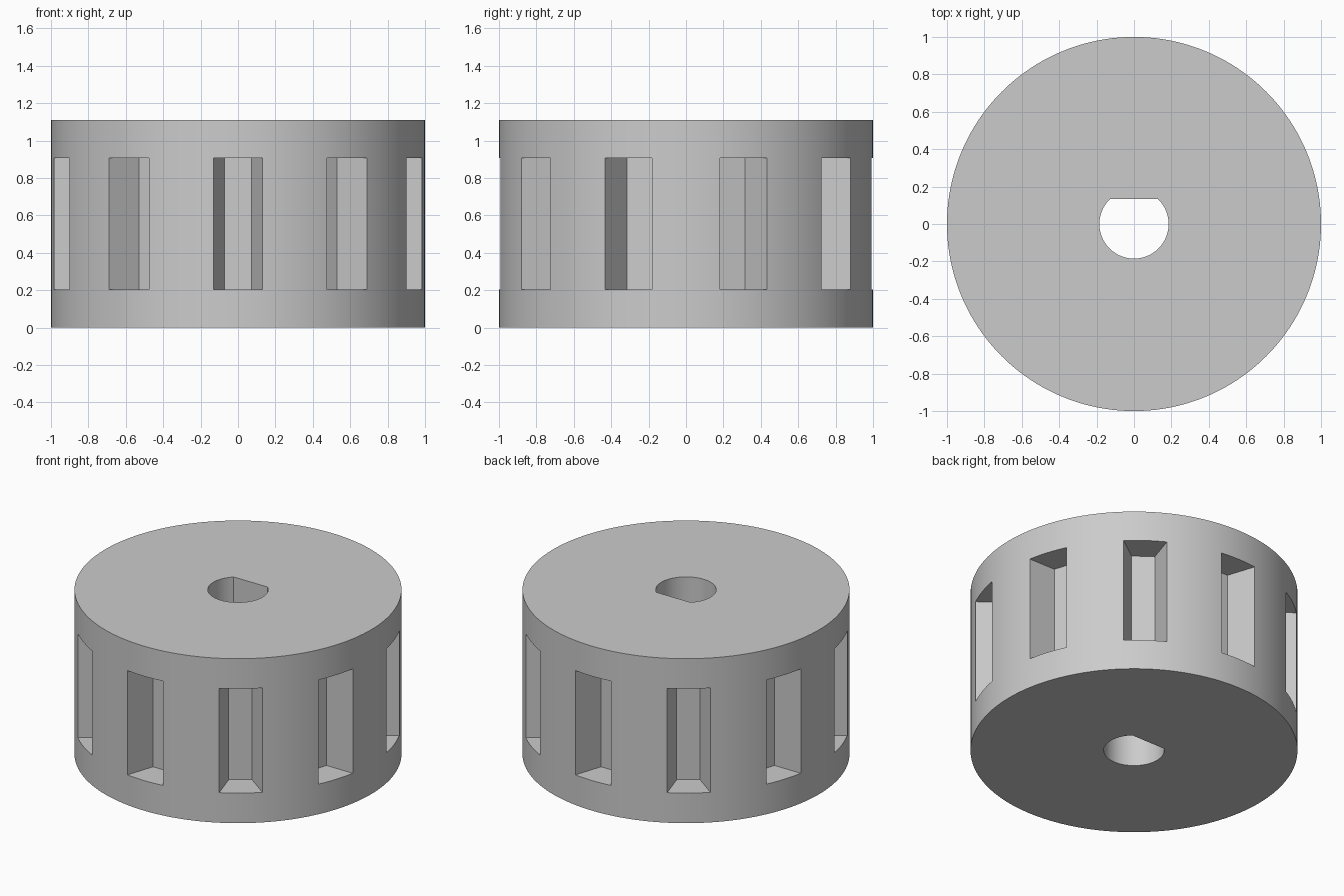
import bpy, bmesh, math
from mathutils import Matrix

HEIGHT = 1.11
POCKETS = 10

cube = bpy.data.objects.get("Cube")
if cube:
    bpy.data.objects.remove(cube, do_unlink=True)

grey = bpy.data.materials.new("plain grey")
grey.use_nodes = True
colour = (0.6, 0.6, 0.6, 1)
grey.diffuse_color = colour
grey.node_tree.nodes["Principled BSDF"].inputs["Base Color"].default_value = colour


def add_prism(bm, outline, z0, z1, turn=0.0):
    """Extrude a counter-clockwise outline from z0 to z1, turned about z."""
    rot = Matrix.Rotation(turn, 3, "Z")
    low = [bm.verts.new(rot @ bm.verts.new((x, y, z0)).co) for x, y in outline]
    high = [bm.verts.new((v.co.x, v.co.y, z1)) for v in low]
    bm.faces.new(low[::-1])
    bm.faces.new(high)
    n = len(low)
    for i in range(n):
        j = (i + 1) % n
        bm.faces.new((low[i], low[j], high[j], high[i]))
    bmesh.ops.delete(bm, geom=[v for v in bm.verts if not v.link_faces], context="VERTS")


def make_object(name, bm):
    mesh = bpy.data.meshes.new(name)
    bm.to_mesh(mesh)
    bm.free()
    mesh.materials.append(grey)
    obj = bpy.data.objects.new(name, mesh)
    bpy.context.collection.objects.link(obj)
    return obj


def arc(radius, start, end, count):
    angles = [start + (end - start) * i / count for i in range(count + 1)]
    return [(radius * math.cos(a), radius * math.sin(a)) for a in angles]


# Drum body
bm = bmesh.new()
add_prism(bm, arc(1.0, 0, math.tau, 160)[:-1], 0, HEIGHT)
drum = make_object("slotted_drum", bm)

# Cutter: tapered pockets around the rim
bm = bmesh.new()
pocket = [(-0.168, -1.1), (0.168, -1.1), (0.071, -0.805), (-0.071, -0.805)]
for i in range(POCKETS):
    add_prism(bm, pocket, 0.203, 0.907, i * math.tau / POCKETS)

# Cutter: D-shaped shaft hole, flat towards the back
flat = math.asin(0.135 / 0.185)
add_prism(bm, arc(0.185, math.pi - flat, math.tau + flat, 64), -0.2, HEIGHT + 0.2)
cutter = make_object("drum_cutter", bm)
cutter.hide_render = True

# Cut, then shade smooth with crisp edges
cut = drum.modifiers.new("cut", "BOOLEAN")
cut.operation = "DIFFERENCE"
cut.solver = "EXACT"
cut.object = cutter
bpy.ops.object.select_all(action="DESELECT")
bpy.context.view_layer.objects.active = drum
drum.select_set(True)
bpy.ops.object.modifier_apply(modifier=cut.name)
bpy.data.objects.remove(cutter, do_unlink=True)
bpy.ops.object.shade_smooth_by_angle(angle=math.radians(15))
